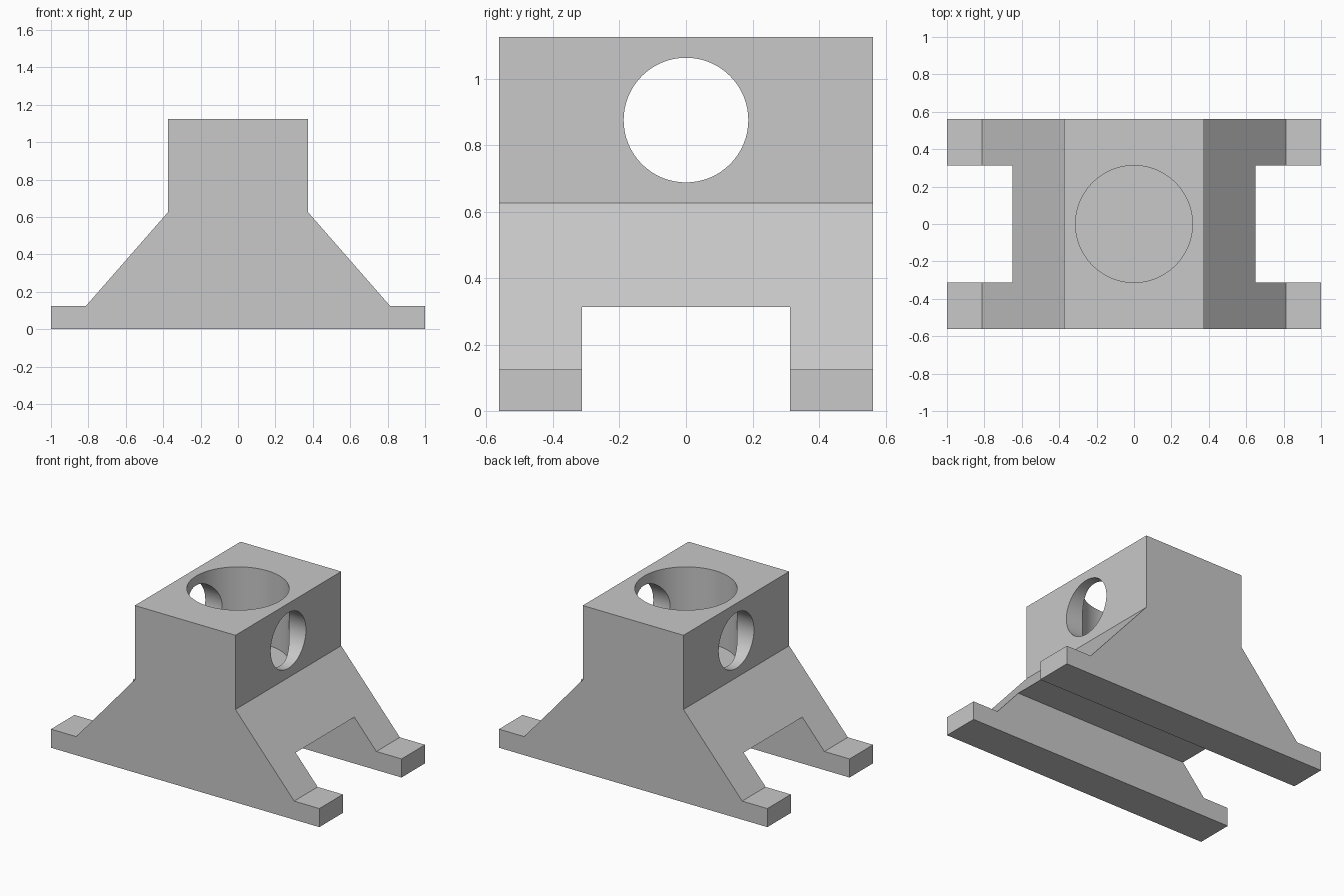
import bpy
import math

if "Cube" in bpy.data.objects:
    bpy.data.objects.remove(bpy.data.objects["Cube"])

grey = bpy.data.materials.new("light_grey")
grey.diffuse_color = (0.58, 0.58, 0.58, 1)
grey.use_nodes = True
grey.node_tree.nodes["Principled BSDF"].inputs["Base Color"].default_value = grey.diffuse_color

DEPTH = 1.125
TOP = 1.125

# Bracket body: stepped trapezoid profile, mirrored and extruded along y
half = [(1, 0), (1, 0.125), (0.8125, 0.125), (0.375, 0.625), (0.375, TOP)]
profile = half + [(-x, z) for x, z in reversed(half)]
n = len(profile)
verts = [(x, y, z) for y in (-DEPTH / 2, DEPTH / 2) for x, z in profile]
faces = [tuple(range(n)), tuple(reversed(range(n, 2 * n)))]
faces += [(i, i + n, (i + 1) % n + n, (i + 1) % n) for i in range(n)]
mesh = bpy.data.meshes.new("bracket_body")
mesh.from_pydata(verts, [], faces)
mesh.materials.append(grey)
body = bpy.data.objects.new("bracket_body", mesh)
bpy.context.collection.objects.link(body)


def cut(cutter, name):
    """Subtract a cutter from the body and remove it."""
    cutter.name = name
    cutter.hide_render = True
    cutter.data.materials.append(grey)
    mod = body.modifiers.new(name, 'BOOLEAN')
    mod.operation = 'DIFFERENCE'
    mod.solver = 'EXACT'
    mod.object = cutter
    bpy.ops.object.select_all(action='DESELECT')
    bpy.context.view_layer.objects.active = body
    body.select_set(True)
    bpy.ops.object.modifier_apply(modifier=name)
    bpy.data.objects.remove(cutter)


# Lengthwise channel that leaves two feet rails
bpy.ops.mesh.primitive_cube_add(size=1, location=(0, 0, 0.05))
channel = bpy.context.object
channel.scale = (3, 0.625, 0.525)
cut(channel, "channel_cutter")

# Blind vertical bore, 0.5 deep
bpy.ops.mesh.primitive_cylinder_add(vertices=96, radius=0.3125, depth=0.7,
                                    location=(0, 0, 0.625 + 0.35))
cut(bpy.context.object, "bore_cutter")

# Cross hole through both side walls
bpy.ops.mesh.primitive_cylinder_add(vertices=64, radius=0.1875, depth=1.2,
                                    location=(0, 0, 0.875),
                                    rotation=(0, math.pi / 2, 0))
cut(bpy.context.object, "cross_hole_cutter")

# Smooth hole walls, crisp edges elsewhere
bpy.context.view_layer.objects.active = body
body.select_set(True)
bpy.ops.object.shade_smooth_by_angle(angle=math.radians(30))
